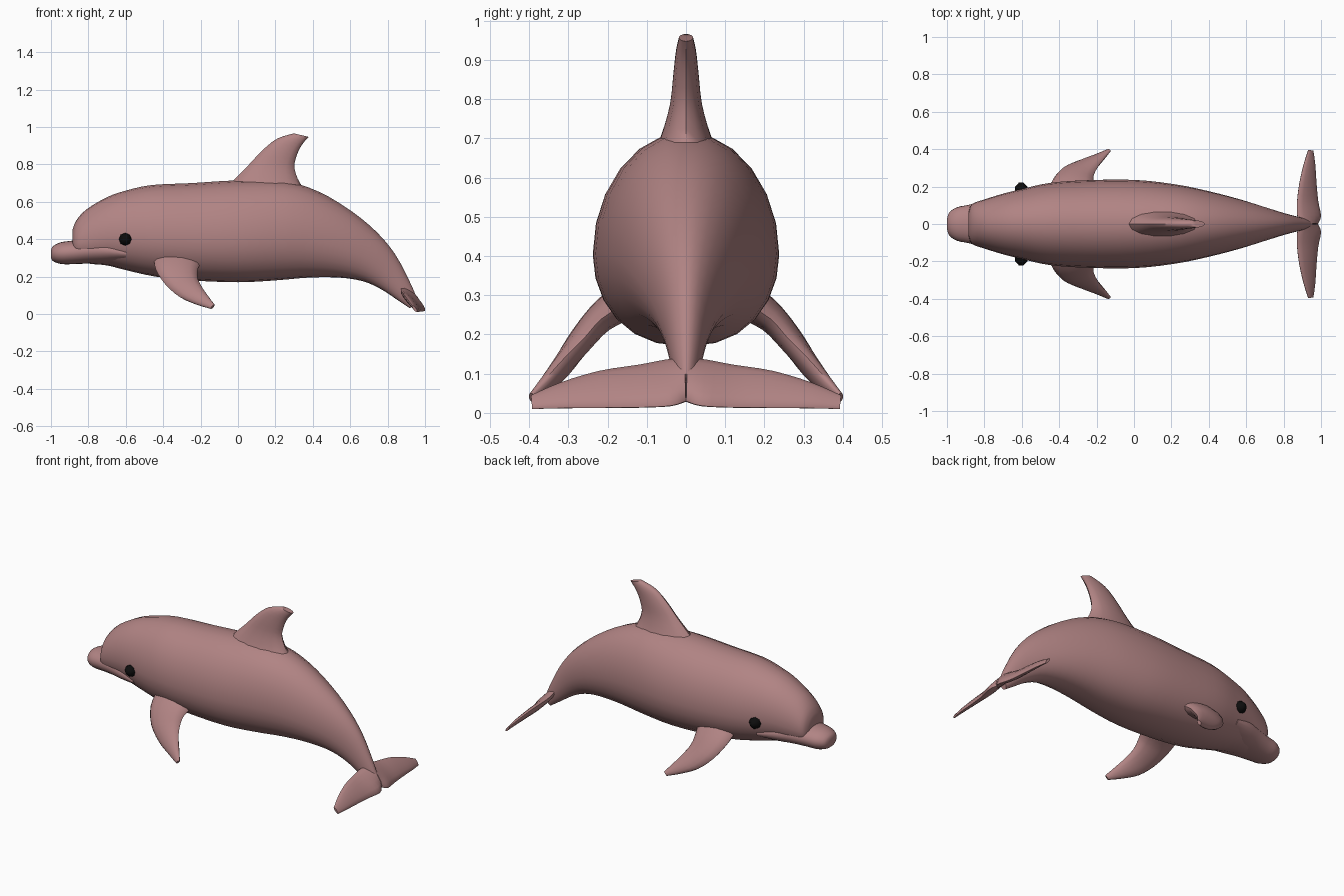
import bpy, bmesh, math
from mathutils import Vector

cube = bpy.data.objects.get("Cube")
if cube:
    bpy.data.objects.remove(cube)


def material(name, rgb):
    m = bpy.data.materials.new(name)
    m.use_nodes = True
    m.diffuse_color = (*rgb, 1)
    bsdf = next(n for n in m.node_tree.nodes if n.type == 'BSDF_PRINCIPLED')
    bsdf.inputs["Base Color"].default_value = (*rgb, 1)
    return m


skin = material("dusty pink skin", (0.44, 0.23, 0.23))
black = material("eye black", (0.004, 0.004, 0.004))


def resample(stations, steps=3):
    """Smooth curve through the stations."""
    out = []
    n = len(stations)
    for i in range(n - 1):
        p = [stations[max(0, min(n - 1, i + k))] for k in (-1, 0, 1, 2)]
        for s in range(steps):
            t = s / steps
            out.append([0.5 * (2 * b + (c - a) * t + (2 * a - 5 * b + 4 * c - d) * t ** 2
                               + (3 * b - a - 3 * c + d) * t ** 3)
                        for a, b, c, d in zip(*p)])
    return out + [list(stations[-1])]


def loft(name, rings, mat):
    """Skin a list of closed rings and cap both ends."""
    bm = bmesh.new()
    loops = [[bm.verts.new(p) for p in ring] for ring in rings]
    n = len(loops[0])
    for a, b in zip(loops, loops[1:]):
        for i in range(n):
            j = (i + 1) % n
            bm.faces.new((a[i], a[j], b[j], b[i]))
    bm.faces.new(loops[0])
    bm.faces.new(loops[-1])
    bmesh.ops.recalc_face_normals(bm, faces=bm.faces)
    mesh = bpy.data.meshes.new(name)
    bm.to_mesh(mesh)
    bm.free()
    obj = bpy.data.objects.new(name, mesh)
    bpy.context.collection.objects.link(obj)
    mesh.materials.append(mat)
    for f in mesh.polygons:
        f.use_smooth = True
    bpy.ops.object.select_all(action='DESELECT')
    obj.select_set(True)
    bpy.context.view_layer.objects.active = obj
    bpy.ops.object.shade_smooth_by_angle(angle=math.radians(50))
    return obj


def trunk(name, stations, widest, sides=24):
    """Egg-shaped rings; station = top x, top z, bottom x, bottom z, half width."""
    rings = []
    for xt, zt, xb, zb, w in resample(stations):
        top, bottom = Vector((xt, 0, zt)), Vector((xb, 0, zb))
        mid = bottom.lerp(top, widest)
        ring = []
        for k in range(sides):
            a = math.tau * k / sides
            s, c = math.sin(a), math.cos(a)
            power = 1.0 if s > 0 else 0.85
            reach = (top - mid) * s if s > 0 else (bottom - mid) * -s
            ring.append(mid + reach + Vector((0, math.copysign(abs(c) ** power, c) * w, 0)))
        rings.append(ring)
    return loft(name, rings, skin)


def fin(name, stations, side=1, sides=14):
    """Lens-shaped rings; station = leading xyz, trailing xyz, half thickness."""
    rows = resample(stations)
    mids = [(Vector(r[:3]) + Vector(r[3:6])) / 2 for r in rows]
    rings = []
    for i, r in enumerate(rows):
        chord = (Vector(r[:3]) - Vector(r[3:6])) / 2
        span = mids[min(i + 1, len(mids) - 1)] - mids[max(i - 1, 0)]
        normal = chord.cross(span).normalized()
        ring = []
        for k in range(sides):
            a = math.tau * k / sides
            p = mids[i] + chord * math.cos(a) + normal * math.sin(a) * r[6]
            ring.append((p.x, p.y * side, p.z))
        rings.append(ring)
    return loft(name, rings, skin)


# Body, from forehead to tail stock
trunk("body", [
    (-.885, .45, -.885, .34, .06),
    (-.865, .50, -.87, .29, .105),
    (-.81, .56, -.80, .27, .13),
    (-.70, .625, -.70, .26, .162),
    (-.60, .66, -.60, .235, .187),
    (-.46, .69, -.44, .20, .22),
    (-.25, .70, -.25, .18, .234),
    (0, .715, 0, .17, .236),
    (.25, .71, .20, .18, .212),
    (.43, .655, .38, .195, .175),
    (.60, .555, .54, .195, .132),
    (.74, .44, .67, .175, .09),
    (.84, .32, .77, .13, .058),
    (.915, .18, .86, .07, .036),
    (.955, .09, .92, .03, .02)], .43)

# Beak, with its rounded tip running back into the cheeks
trunk("beak", [
    (-1.0, .34, -1.0, .30, .025),
    (-.99, .362, -.985, .28, .062),
    (-.95, .383, -.94, .267, .09),
    (-.89, .392, -.88, .267, .102),
    (-.80, .405, -.80, .27, .125),
    (-.70, .405, -.70, .27, .155),
    (-.60, .37, -.60, .28, .17)], .5)

# Dorsal fin
fin("dorsal_fin", [
    (-.09, 0, .64, .41, 0, .61, .10),
    (-.03, 0, .71, .335, 0, .695, .066),
    (.05, 0, .79, .302, 0, .78, .042),
    (.13, 0, .875, .315, 0, .85, .033),
    (.21, 0, .938, .342, 0, .905, .026),
    (.30, 0, .966, .378, 0, .947, .018)])

for side, label in ((1, "back_side"), (-1, "front_side")):
    # Swept flippers
    fin("flipper_" + label, [
        (-.45, .15, .30, -.19, .15, .28, .05),
        (-.44, .225, .24, -.215, .215, .24, .038),
        (-.39, .29, .16, -.215, .26, .19, .032),
        (-.31, .328, .09, -.19, .31, .14, .026),
        (-.22, .36, .05, -.155, .355, .09, .019),
        (-.145, .393, .028, -.125, .393, .05, .009)], side)

    # Tail flukes
    fin("fluke_" + label, [
        (.89, 0, .14, .98, 0, .03, .024),
        (.872, .05, .135, 1.0, .04, .018, .022),
        (.872, .12, .122, .985, .12, .014, .02),
        (.885, .22, .107, .975, .22, .013, .017),
        (.908, .32, .077, .968, .32, .012, .013),
        (.932, .395, .045, .958, .392, .01, .007)], side)

    # Faceted eyes
    eye = [[(-.603 + r * math.cos(math.tau * k / 8), side * y,
             .40 + r * math.sin(math.tau * k / 8)) for k in range(8)]
           for y, r in ((.165, .034), (.198, .034), (.222, .012))]
    loft("eye_" + label, eye, black)
